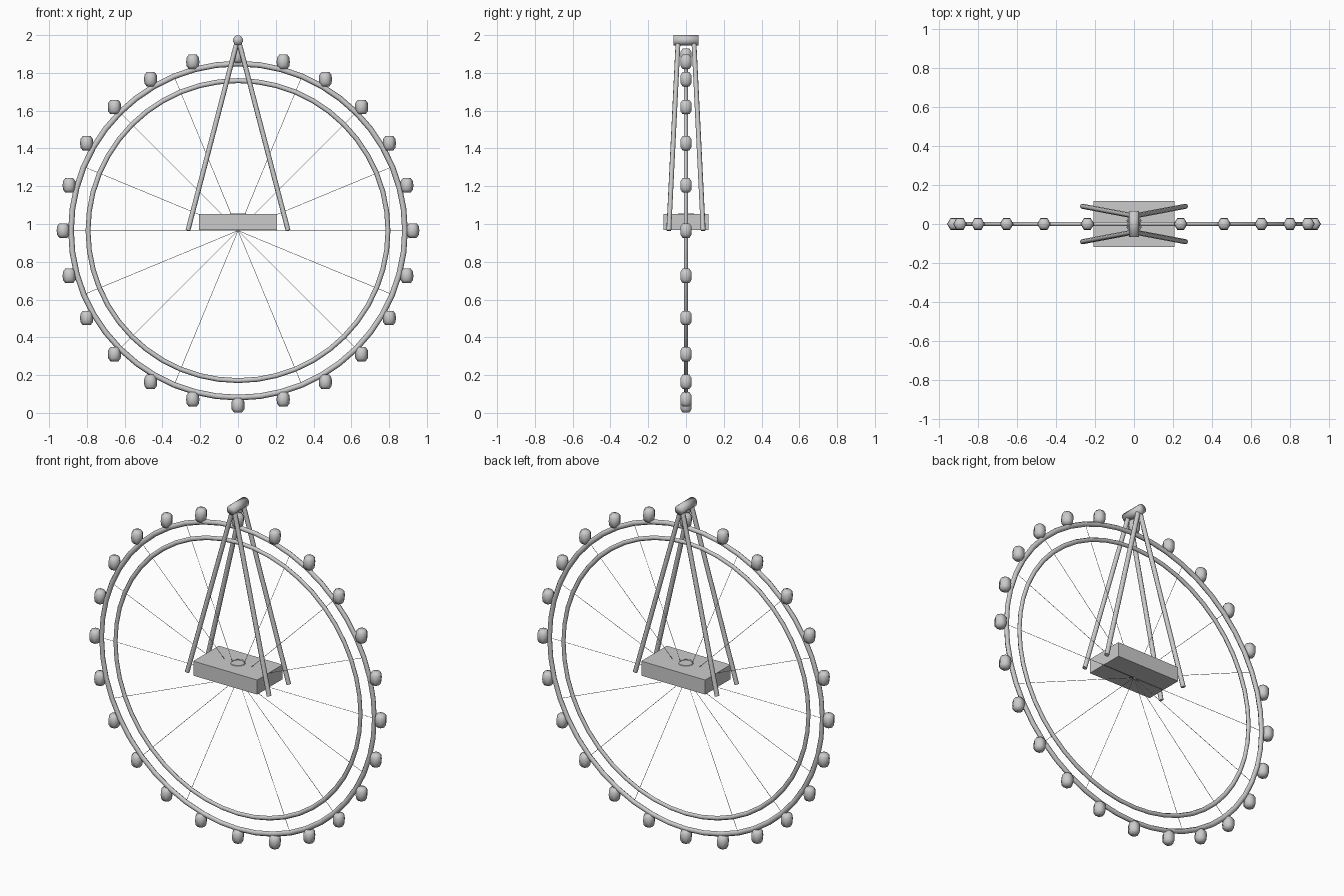
import bpy, bmesh, math
from mathutils import Vector, Matrix

if "Cube" in bpy.data.objects:
    bpy.data.objects.remove(bpy.data.objects["Cube"])

HUB_Z = 0.965
grey = bpy.data.materials.new("steel_grey")
grey.diffuse_color = (0.6, 0.6, 0.6, 1)
grey.use_nodes = True
grey.node_tree.nodes["Principled BSDF"].inputs["Base Color"].default_value = grey.diffuse_color


def make(name, bm, smooth=True):
    bmesh.ops.recalc_face_normals(bm, faces=bm.faces)
    me = bpy.data.meshes.new(name)
    bm.to_mesh(me)
    bm.free()
    me.materials.append(grey)
    ob = bpy.data.objects.new(name, me)
    bpy.context.collection.objects.link(ob)
    for p in me.polygons:
        p.use_smooth = smooth
    return ob


def rod(bm, a, b, radius, sides):
    a, b = Vector(a), Vector(b)
    d = b - a
    m = Matrix.Translation((a + b) / 2) @ d.to_track_quat('Z', 'Y').to_matrix().to_4x4()
    bmesh.ops.create_cone(bm, cap_ends=True, segments=sides, radius1=radius,
                          radius2=radius, depth=d.length, matrix=m)


def lathe(bm, profile, steps, matrix=Matrix(), closed=False):
    """Revolve (radius, height) points around z, then place with matrix."""
    rings = [[bm.verts.new(matrix @ Vector((r * math.cos(t), r * math.sin(t), h)))
              for t in (2 * math.pi * i / steps for i in range(steps))]
             for r, h in profile]
    n = len(rings)
    for k in range(n if closed else n - 1):
        a, b = rings[k], rings[(k + 1) % n]
        for i in range(steps):
            j = (i + 1) % steps
            bm.faces.new((a[i], a[j], b[j], b[i]))
    if not closed:
        bm.faces.new(rings[0])
        bm.faces.new(rings[-1])


def ring(name, major, minor, steps, sides, matrix):
    bm = bmesh.new()
    prof = [(major + minor * math.cos(2 * math.pi * i / sides),
             minor * math.sin(2 * math.pi * i / sides)) for i in range(sides)]
    lathe(bm, prof, steps, matrix, closed=True)
    return make(name, bm)


# Two wheel rims standing in the xz plane, slightly slimmer front to back
upright = (Matrix.Translation((0, 0, HUB_Z)) @ Matrix.Rotation(math.pi / 2, 4, 'X')
           @ Matrix.Diagonal((1, 1, 0.87, 1)))
ring("outer_rim", 0.884, 0.015, 48, 6, upright)
ring("inner_rim", 0.794, 0.013, 48, 6, upright)

# Sixteen thin spokes
bm = bmesh.new()
for i in range(16):
    t = 2 * math.pi * i / 16
    rod(bm, (0, 0, HUB_Z),
        (0.884 * math.cos(t), 0, HUB_Z + 0.884 * math.sin(t)), 0.0012, 6)
make("spokes", bm)

# Twenty-four upright rounded cabins
cabin = [(0.021, -0.038), (0.033, -0.022), (0.035, 0), (0.033, 0.022), (0.021, 0.038)]
bm = bmesh.new()
for i in range(24):
    t = 2 * math.pi * i / 24
    lathe(bm, cabin, 6, Matrix.Translation(
        (0.925 * math.cos(t), 0, HUB_Z + 0.925 * math.sin(t))))
make("cabins", bm)

# Four splayed legs meeting under the crown
bm = bmesh.new()
for sx in (-1, 1):
    for sy in (-1, 1):
        rod(bm, (sx * 0.005, sy * 0.042, 1.965), (sx * 0.265, sy * 0.091, 0.966), 0.013, 8)
legs = make("support_legs", bm)

# Crown bar across the top of the legs
bm = bmesh.new()
rod(bm, (0, -0.067, 1.973), (0, 0.067, 1.973), 0.027, 10)
make("crown_bar", bm)

# Boarding platform and the small collar sunk into it
bm = bmesh.new()
bmesh.ops.create_cube(bm, size=1, matrix=Matrix.Translation((0, 0, 1.011))
                      @ Matrix.Diagonal((0.414, 0.236, 0.085, 1)))
make("platform", bm, smooth=False)
ring("platform_collar", 0.038, 0.004, 16, 6, Matrix.Translation((0, 0, 1.053)))

# Keep the leg ends crisp
bpy.ops.object.select_all(action='DESELECT')
legs.select_set(True)
bpy.context.view_layer.objects.active = legs
bpy.ops.object.shade_smooth_by_angle(angle=math.radians(50))
